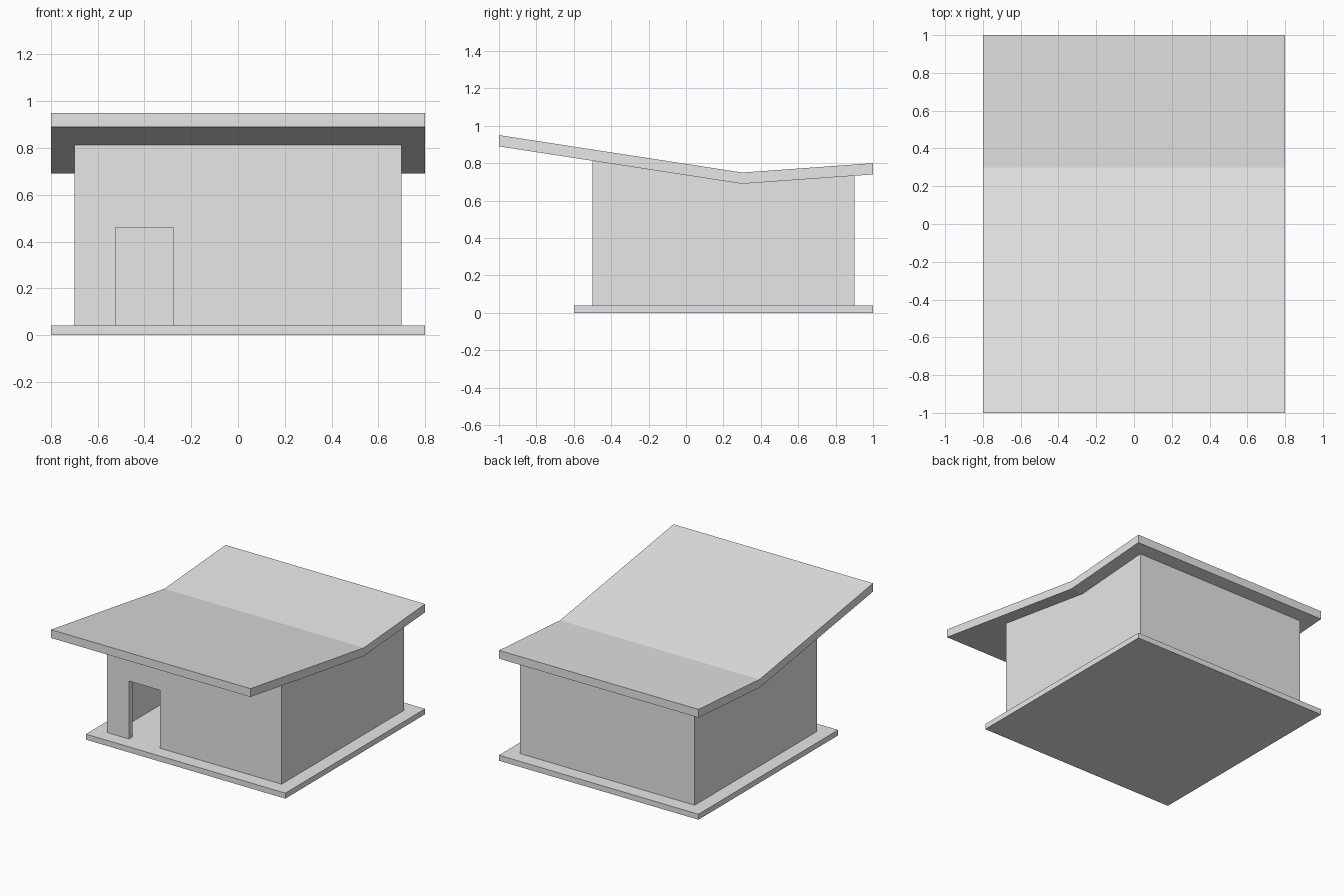
import bpy
import bmesh

cube = bpy.data.objects.get("Cube")
if cube:
    bpy.data.objects.remove(cube, do_unlink=True)

GREY = (0.8, 0.8, 0.8, 1.0)
mat = bpy.data.materials.new("light_grey")
mat.use_nodes = True
mat.diffuse_color = GREY
mat.node_tree.nodes["Principled BSDF"].inputs["Base Color"].default_value = GREY


def prism(name, profile, x0, x1):
    """Extrude a side profile of (y, z) points from x0 to x1."""
    bm = bmesh.new()
    face = bm.faces.new([bm.verts.new((x0, y, z)) for y, z in profile])
    out = bmesh.ops.extrude_face_region(bm, geom=[face])
    verts = [v for v in out["geom"] if isinstance(v, bmesh.types.BMVert)]
    bmesh.ops.translate(bm, verts=verts, vec=(x1 - x0, 0, 0))
    bmesh.ops.recalc_face_normals(bm, faces=bm.faces)
    mesh = bpy.data.meshes.new(name)
    bm.to_mesh(mesh)
    bm.free()
    mesh.materials.append(mat)
    obj = bpy.data.objects.new(name, mesh)
    bpy.context.collection.objects.link(obj)
    return obj


def rect(y0, y1, z0, z1):
    return [(y0, z0), (y1, z0), (y1, z1), (y0, z1)]


def cut(obj, cutter):
    """Subtract the cutter, apply the result and discard the cutter."""
    cutter.hide_render = True
    mod = obj.modifiers.new("cut", "BOOLEAN")
    mod.operation = "DIFFERENCE"
    mod.solver = "EXACT"
    mod.object = cutter
    bpy.context.view_layer.objects.active = obj
    bpy.ops.object.modifier_apply(modifier=mod.name)
    bpy.data.objects.remove(cutter, do_unlink=True)


# Underside of the butterfly roof, front to back
ROOF = [(-1.0, 0.89), (0.3, 0.69), (1.0, 0.74)]
ROOF_THICKNESS = 0.06
WALL = 0.04
BASE_TOP = 0.04


def roof_z(y):
    a, b = (ROOF[0], ROOF[1]) if y < ROOF[1][0] else (ROOF[1], ROOF[2])
    return a[1] + (b[1] - a[1]) * (y - a[0]) / (b[0] - a[0])


# Floor slab
prism("floor_slab", rect(-0.6, 1.0, 0, BASE_TOP), -0.8, 0.8)

# Folded roof
top = [(y, z + ROOF_THICKNESS) for y, z in reversed(ROOF)]
prism("roof", ROOF + top, -0.8, 0.8)

# Hollow walls that follow the roof underside
front, back = -0.5, 0.9
walls = prism("walls", [(front, BASE_TOP), (back, BASE_TOP), (back, roof_z(back)),
                        ROOF[1], (front, roof_z(front))], -0.7, 0.7)
cut(walls, prism("room_cutter", rect(front + WALL, back - WALL, -0.1, 1.2),
                 -0.7 + WALL, 0.7 - WALL))

# Doorway
cut(walls, prism("door_cutter", rect(front - 0.1, front + 0.1, -0.1, 0.46),
                 -0.525, -0.275))
